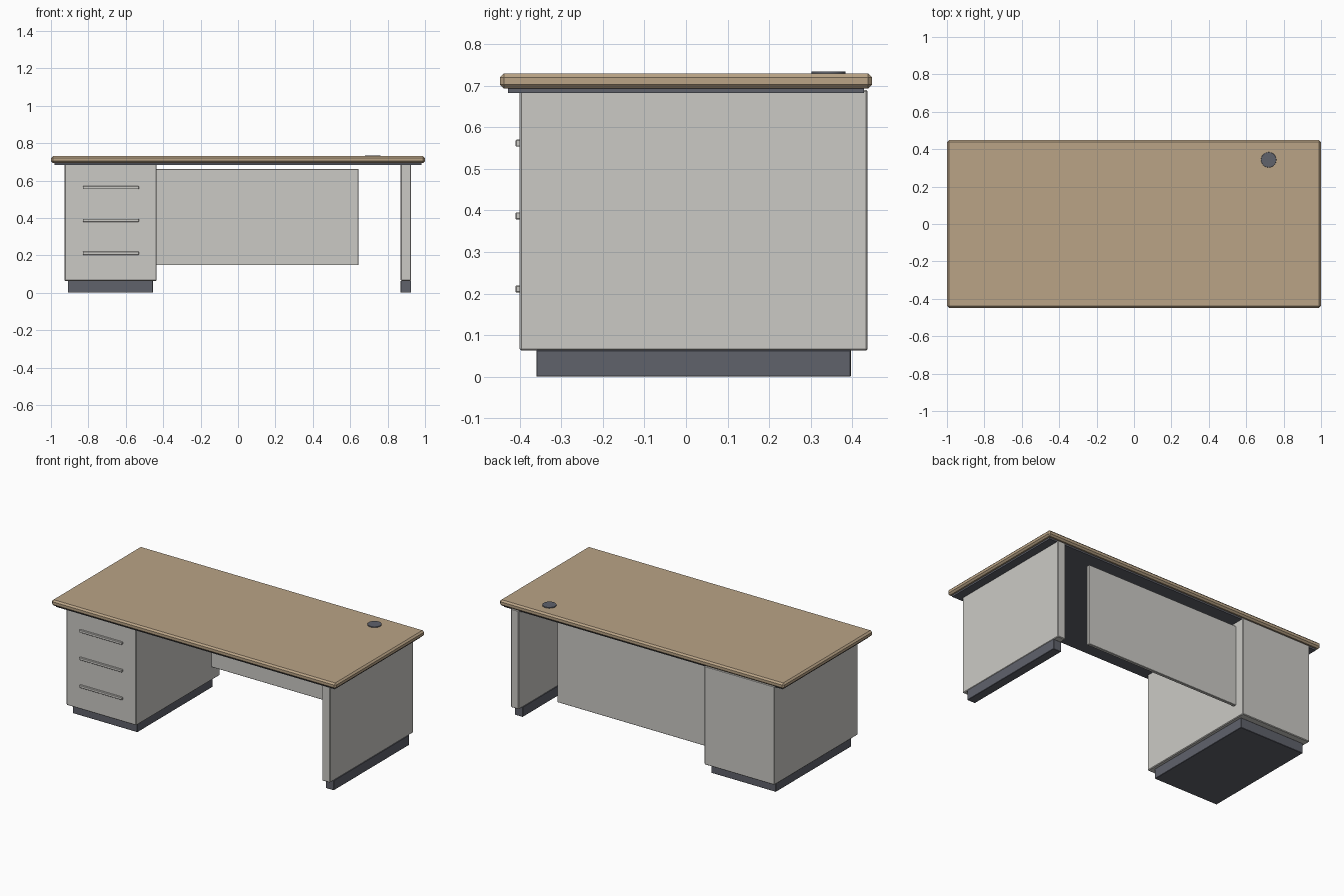
import bpy

if "Cube" in bpy.data.objects:
    bpy.data.objects.remove(bpy.data.objects["Cube"])


def material(name, rgb):
    m = bpy.data.materials.new(name)
    m.diffuse_color = (*rgb, 1)
    m.use_nodes = True
    m.node_tree.nodes["Principled BSDF"].inputs["Base Color"].default_value = m.diffuse_color
    return m


WOOD = material("tan wood", (0.49, 0.37, 0.24))
GREY = material("light grey", (0.60, 0.59, 0.56))
DARK = material("dark slate", (0.115, 0.122, 0.148))


def finish(ob, name, mat, bevel):
    ob.name = name
    ob.data.materials.append(mat)
    if bevel:
        mod = ob.modifiers.new("edge_bevel", "BEVEL")
        mod.width = bevel
        mod.segments = 1
    return ob


def box(name, x, y, z, mat, bevel=0.0):
    """Box spanning the given (min, max) ranges."""
    spans = (x, y, z)
    bpy.ops.mesh.primitive_cube_add(size=1, location=[(a + b) / 2 for a, b in spans])
    ob = bpy.context.object
    ob.scale = [b - a for a, b in spans]
    bpy.ops.object.transform_apply(location=False, rotation=False, scale=True)
    return finish(ob, name, mat, bevel)


# Worktop with chamfered edges, and the recessed plate below it
box("worktop", (-1, 1), (-0.448, 0.448), (0.693, 0.73), WOOD, 0.01)
box("under_plate", (-0.98, 0.98), (-0.428, 0.428), (0.683, 0.698), DARK)

# Drawer pedestal and side panel, each on a plinth
depth, plinth_depth = (-0.40, 0.437), (-0.36, 0.397)
box("pedestal", (-0.927, -0.435), depth, (0.063, 0.69), GREY, 0.004)
box("pedestal_plinth", (-0.91, -0.455), plinth_depth, (0, 0.064), DARK, 0.002)
box("side_panel", (0.87, 0.926), depth, (0.063, 0.69), GREY, 0.004)
box("side_plinth", (0.87, 0.926), plinth_depth, (0, 0.064), DARK, 0.002)

# Modesty panel near the back
box("modesty_panel", (-0.44, 0.644), (0.355, 0.375), (0.147, 0.662), GREY, 0.002)

# Drawer handles
for i, z in enumerate((0.211, 0.387, 0.562)):
    box(f"drawer_handle_{i + 1}", (-0.83, -0.53), (-0.41, -0.398),
        (z - 0.0085, z + 0.0085), GREY, 0.002)

# Cable grommet
bpy.ops.mesh.primitive_cylinder_add(vertices=32, radius=0.041, depth=0.012,
                                    location=(0.72, 0.343, 0.729))
finish(bpy.context.object, "cable_grommet", DARK, 0.001)
bpy.ops.object.shade_smooth_by_angle()
